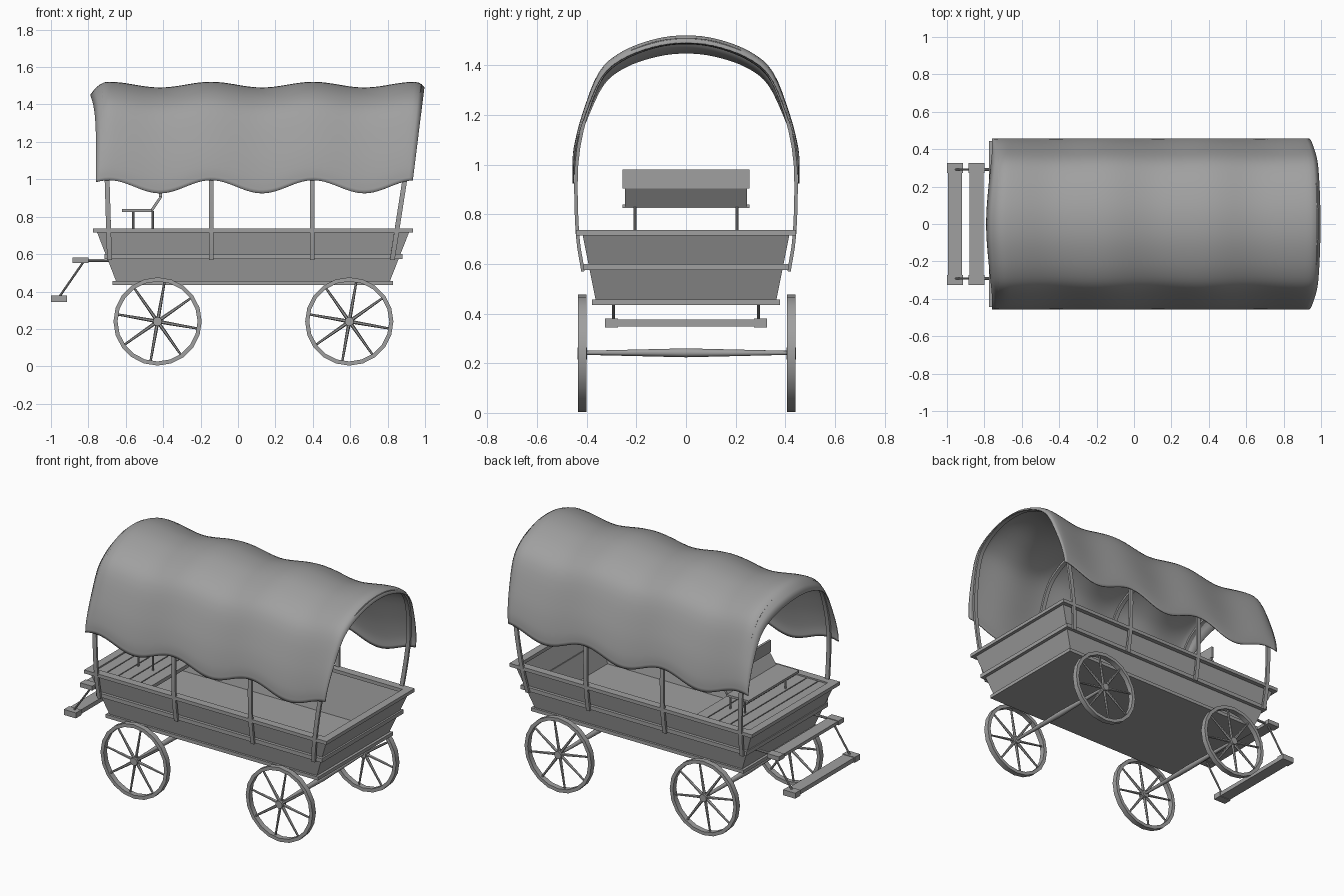
import bpy, bmesh, math
from mathutils import Vector

cube = bpy.data.objects.get("Cube")
if cube:
    bpy.data.objects.remove(cube)

grey = bpy.data.materials.new("weathered_grey")
grey.use_nodes = True
GREY = (0.35, 0.35, 0.35, 1)
grey.diffuse_color = GREY
grey.node_tree.nodes["Principled BSDF"].inputs["Base Color"].default_value = GREY


def finish(name, bm, smooth=False):
    bmesh.ops.recalc_face_normals(bm, faces=bm.faces)
    mesh = bpy.data.meshes.new(name)
    bm.to_mesh(mesh)
    bm.free()
    mesh.materials.append(grey)
    obj = bpy.data.objects.new(name, mesh)
    bpy.context.collection.objects.link(obj)
    if smooth:
        bpy.ops.object.select_all(action="DESELECT")
        obj.select_set(True)
        bpy.context.view_layer.objects.active = obj
        bpy.ops.object.shade_smooth_by_angle(angle=math.radians(40))
    return obj


def add_box(bm, x, y, z):
    """Box from (min, max) ranges."""
    verts = bmesh.ops.create_cube(bm, size=1)["verts"]
    for v in verts:
        v.co = [(r[0] + r[1]) / 2 + c * (r[1] - r[0]) for c, r in zip(v.co, (x, y, z))]


def add_rod(bm, a, b, r1, r2, sides=8):
    a, b = Vector(a), Vector(b)
    turn = (b - a).to_track_quat("Z", "Y")
    verts = bmesh.ops.create_cone(bm, cap_ends=True, segments=sides, radius1=r1,
                                  radius2=r2, depth=(b - a).length)["verts"]
    for v in verts:
        v.co = turn @ v.co + (a + b) / 2


def add_loft(bm, rings, closed=False, caps=True):
    """Join equal rings of points into a tube."""
    rows = [[bm.verts.new(p) for p in ring] for ring in rings]
    n = len(rows[0])
    for i in range(len(rows) if closed else len(rows) - 1):
        a, b = rows[i], rows[(i + 1) % len(rows)]
        for k in range(n):
            bm.faces.new((a[k], a[(k + 1) % n], b[(k + 1) % n], b[k]))
    if caps and not closed:
        bm.faces.new(rows[0])
        bm.faces.new(rows[-1])


def box(name, x, y, z):
    bm = bmesh.new()
    add_box(bm, x, y, z)
    return finish(name, bm)


def frame(name, x, y, z, width):
    bm = bmesh.new()
    for s in (-1, 1):
        add_box(bm, x, sorted((s * y, s * (y - width))), z)
    for end, d in ((x[0], width), (x[1], -width)):
        add_box(bm, sorted((end, end + d)), (width - y, y - width), z)
    return finish(name, bm)


def curve_points(pts, steps):
    """Smooth curve through 2D points."""
    pts = [Vector(p) for p in pts]
    ext = [2 * pts[0] - pts[1]] + pts + [Vector((-pts[-2].x, pts[-2].y))]
    out = []
    for p0, p1, p2, p3 in zip(ext, ext[1:], ext[2:], ext[3:]):
        for k in range(steps):
            t = k / steps
            out.append(p1 + (p2 - p0) * t / 2 + (2 * p0 - 5 * p1 + 4 * p2 - p3) * t * t / 2
                       + (3 * p1 - p0 - 3 * p2 + p3) * t ** 3 / 2)
    return out + [pts[-1]]


def full_arch(half):
    return half + [Vector((-p.x, p.y)) for p in reversed(half[:-1])]


# Wagon body: flared open box with trim
bm = bmesh.new()
add_loft(bm, [[(x0, -y, z), (x1, -y, z), (x1, y, z), (x0, y, z)]
              for x0, x1, y, z in ((-0.65, 0.81, 0.363, 0.45), (-0.757, 0.918, 0.418, 0.725))])
bm.faces.ensure_lookup_table()
bmesh.ops.delete(bm, geom=[bm.faces[-1]], context="FACES_ONLY")
body = finish("wagon_body", bm)
wall = body.modifiers.new("wall", "SOLIDIFY")
wall.thickness = 0.02
wall.offset = -1
box("base_plate", (-0.67, 0.83), (-0.378, 0.378), (0.435, 0.457))
frame("belt_trim", (-0.715, 0.88), 0.412, (0.575, 0.6), 0.03)
frame("top_rim", (-0.775, 0.935), 0.444, (0.715, 0.737), 0.05)

# Front deck planks
bm = bmesh.new()
for i in range(5):
    x = -0.735 + i * 0.08
    add_box(bm, (x, x + 0.074), (-0.41, 0.41), (0.705, 0.728))
finish("deck_planks", bm)

# Driver's seat
box("seat", (-0.62, -0.46), (-0.255, 0.255), (0.826, 0.84))
bm = bmesh.new()
for x in (-0.56, -0.456):
    for y in (-0.205, 0.205):
        add_rod(bm, (x, y, 0.72), (x, y, 0.83), 0.006, 0.006)
finish("seat_legs", bm)
bm = bmesh.new()
add_loft(bm, [[(-0.47, y, 0.835), (-0.425, y, 0.9), (-0.42, y, 0.905),
               (-0.405, y, 0.905), (-0.455, y, 0.83)] for y in (-0.245, 0.245)])
finish("seat_back_lower", bm)
box("seat_back", (-0.422, -0.407), (-0.255, 0.255), (0.905, 0.98))

# Wheels, four alike
for end, cx in (("front", -0.43), ("rear", 0.595)):
    for side, cy in (("right", -0.418), ("left", 0.424)):
        c = Vector((cx, cy, 0.24))
        bm = bmesh.new()
        rings = []
        for i in range(20):
            a = math.tau * i / 20
            d = Vector((math.cos(a), 0, math.sin(a)))
            rings.append([c + d * r + Vector((0, w, 0)) for r, w in
                          ((0.214, -0.017), (0.236, -0.017), (0.236, 0.017), (0.214, 0.017))])
        add_loft(bm, rings, closed=True)
        for i in range(8):
            a = math.radians(80 + 45 * i)
            d = Vector((math.cos(a), 0, math.sin(a)))
            add_rod(bm, c, c + d * 0.218, 0.01, 0.006, 6)
        add_rod(bm, c - Vector((0, 0.02, 0)), c + Vector((0, 0.02, 0)), 0.024, 0.024, 12)
        finish(f"{end}_{side}_wheel", bm, True)
    bm = bmesh.new()
    for s in (-1, 1):
        add_rod(bm, (cx, 0, 0.242), (cx, s * 0.42, 0.242), 0.018, 0.008, 10)
    finish(f"{end}_axle", bm, True)

# Footboard and lower step at the front
for name, x0, z0, z1 in (("footboard", -0.885, 0.553, 0.581), ("lower_step", -1.0, 0.345, 0.38)):
    bm = bmesh.new()
    add_box(bm, (x0 + 0.005, x0 + 0.08), (-0.28, 0.28), (z0 + 0.004, z1 - 0.004))
    for s in (-1, 1):
        add_box(bm, (x0, x0 + 0.085), sorted((s * 0.273, s * 0.327)), (z0, z1))
    finish(name, bm)
bm = bmesh.new()
for y in (-0.292, 0.292):
    add_rod(bm, (-0.69, y, 0.567), (-0.82, y, 0.567), 0.008, 0.008)
    add_rod(bm, (-0.82, y, 0.567), (-0.96, y, 0.365), 0.006, 0.006)
finish("step_rods", bm)

# Canopy bows
bow_half = curve_points([(0.415, 0.57), (0.438, 0.73), (0.441, 1.0), (0.403, 1.2),
                         (0.337, 1.36), (0.25, 1.438), (0.125, 1.488), (0, 1.502)], 3)
bow = full_arch(bow_half)
for i, (foot, top) in enumerate(((-0.687, -0.715), (-0.143, -0.143), (0.397, 0.397), (0.825, 0.97))):
    rings = []
    for k, p in enumerate(bow):
        t = bow[min(k + 1, len(bow) - 1)] - bow[max(k - 1, 0)]
        n = Vector((t.y, -t.x)).normalized() * 0.007
        x = foot + (top - foot) * (p.y - 0.57) / 0.93
        rings.append([(x + dx, p.x + s * n.x, p.y + s * n.y)
                      for dx, s in ((-0.013, -1), (0.013, -1), (0.013, 1), (-0.013, 1))])
    bm = bmesh.new()
    add_loft(bm, rings)
    finish(f"canopy_bow_{i + 1}", bm, True)

# Canvas canopy: sags between bows and curls in at its ends
arch = full_arch(curve_points([(0.455, 0.995), (0.449, 1.07), (0.416, 1.2), (0.349, 1.37),
                               (0.258, 1.452), (0.125, 1.503), (0, 1.518)], 4))
bm = bmesh.new()
COLS = 72
rows = []
for i in range(COLS + 1):
    u = i / COLS
    row = []
    for p in arch:
        h = min(1, max(0, (p.y - 0.995) / 0.523))
        x = (-0.758 - 0.03 * h ** 6) * (1 - u) + (0.935 + 0.06 * h) * u
        sag = math.sin(math.pi * (x + 0.69) / 0.546) ** 2
        curl = 0.12 * max(0, 1 - u / 0.05) ** 2 + 0.05 * max(0, (u - 0.975) / 0.025) ** 2
        y = p.x * (1 - 0.02 * sag * h - curl * h * 0.5)
        z = p.y - sag * (0.03 + 0.04 * (1 - h) ** 2) - curl * h * 0.5
        row.append(bm.verts.new((x, y, z)))
    rows.append(row)
for a, b in zip(rows, rows[1:]):
    for k in range(len(arch) - 1):
        bm.faces.new((a[k], a[k + 1], b[k + 1], b[k]))
canopy = finish("canvas_canopy", bm, True)
cloth = canopy.modifiers.new("cloth", "SOLIDIFY")
cloth.thickness = 0.006
cloth.offset = 0
